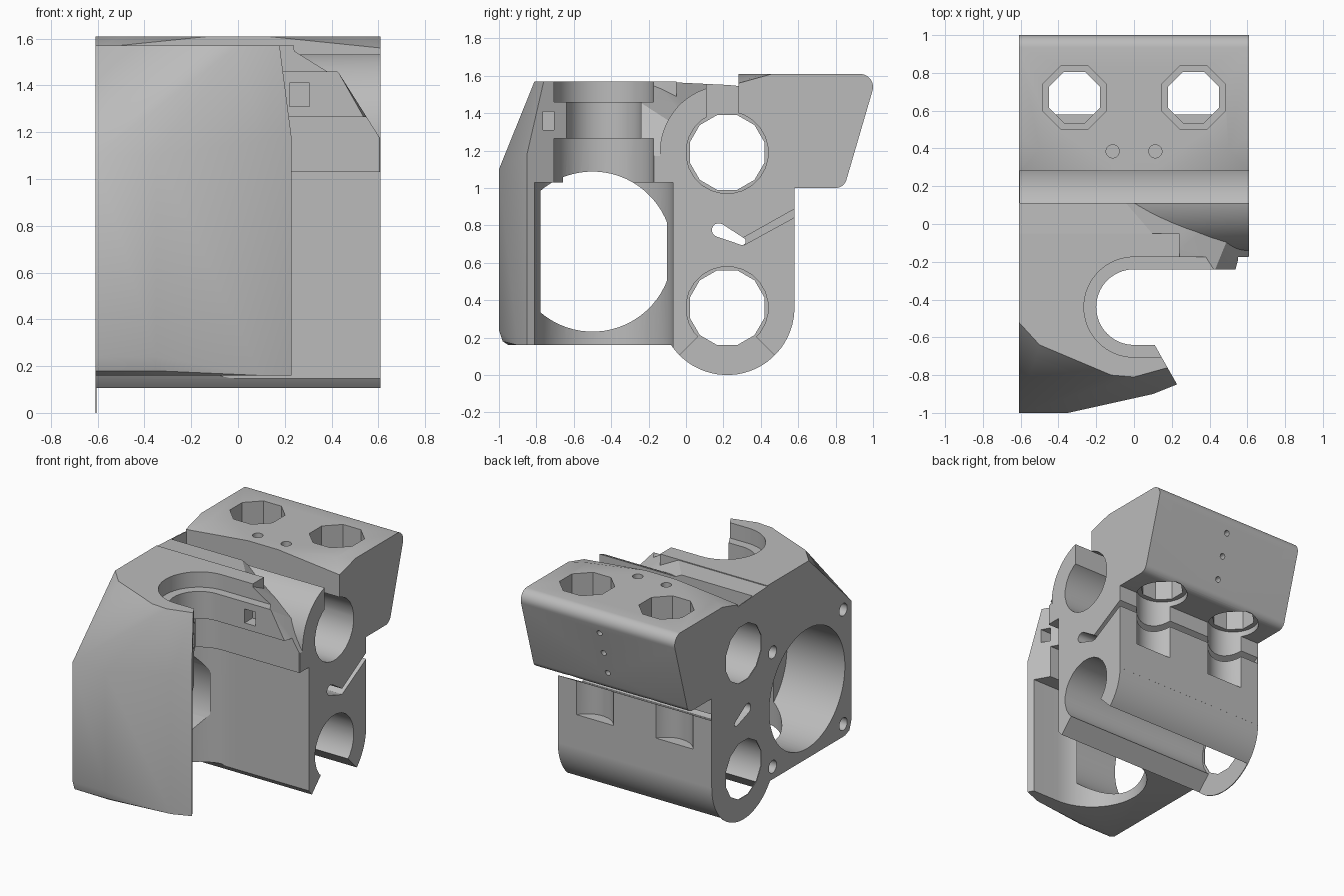
import bpy, bmesh, math
from mathutils import Vector

cube = bpy.data.objects.get("Cube")
if cube:
    bpy.data.objects.remove(cube, do_unlink=True)

grey = bpy.data.materials.new("plain grey")
grey.use_nodes = True
colour = (0.5, 0.5, 0.5, 1)
grey.diffuse_color = colour
grey.node_tree.nodes["Principled BSDF"].inputs["Base Color"].default_value = colour

W = 0.61           # half width
SKIN = -0.604      # inner side of the thin end skin
FAR = 0.8          # beyond the open end


def hull(name, points):
    """Convex solid around the points."""
    bm = bmesh.new()
    for p in points:
        bm.verts.new(p)
    res = bmesh.ops.convex_hull(bm, input=bm.verts[:])
    junk = [g for g in res["geom_interior"] if isinstance(g, bmesh.types.BMVert)]
    bmesh.ops.delete(bm, geom=junk, context="VERTS")
    bmesh.ops.dissolve_limit(bm, angle_limit=0.002, verts=bm.verts[:], edges=bm.edges[:])
    bmesh.ops.recalc_face_normals(bm, faces=bm.faces[:])
    mesh = bpy.data.meshes.new(name)
    bm.to_mesh(mesh)
    bm.free()
    mesh.materials.append(grey)
    ob = bpy.data.objects.new(name, mesh)
    bpy.context.scene.collection.objects.link(ob)
    return ob


def prism(name, axis, outline, a, b):
    """Outline given in (y, z), (x, z) or (x, y), extruded along the axis."""
    place = {"x": lambda u, v, t: (t, u, v),
             "y": lambda u, v, t: (u, t, v),
             "z": lambda u, v, t: (u, v, t)}[axis]
    return hull(name, [place(u, v, t) for t in (a, b) for u, v in outline])


def circle(u, v, r, n=48, turn=0.5):
    return [(u + r * math.cos(2 * math.pi * (i + turn) / n),
             v + r * math.sin(2 * math.pi * (i + turn) / n)) for i in range(n)]


def rect(u0, u1, v0, v1):
    return [(u0, v0), (u1, v0), (u1, v1), (u0, v1)]


def combine(body, other, operation):
    mod = body.modifiers.new("bool", "BOOLEAN")
    mod.operation, mod.solver, mod.object = operation, "EXACT", other
    deps = bpy.context.evaluated_depsgraph_get()
    mesh = bpy.data.meshes.new_from_object(body.evaluated_get(deps))
    body.modifiers.remove(mod)
    body.data = mesh
    bpy.data.objects.remove(other, do_unlink=True)


# Front block with sloped upper facets and a softened bottom edge
low = [(-W, -1), (-0.35, -1), (0.1, -0.9), (0.25, -0.84)]
top = [(-W, -0.52), (-0.5, -0.64), (-0.12, -0.8), (0, -0.81), (0.18, -0.76), (0.24, -0.72)]
pts = [(x, y, 0.24 - 0.08 * (x > 0)) for x, y in low]
pts += [(x, y, z) for (x, y), z in zip(low, (1.1, 1.1, 1.16, 1.19))]
pts += [(-W, -0.98, 0.18), (-0.35, -0.98, 0.18), (-W, -0.93, 0.16), (-0.35, -0.95, 0.16)]
pts += [(x, y, 1.57) for x, y in top]
pts += [(x, -0.05, z) for x in (-W, 0.24) for z in (0.16, 1.57)]
body = hull("carriage_body", pts)

# Shoulder behind the nozzle mount, falling away to the open end
pts = [(x, -0.24, z) for x, z in ((0.24, 1.57), (0.43, 1.455), (0.54, 1.26), (0.54, 1.03))]
pts += [(W, -0.17, 1.03), (W, -0.17, 1.17), (W, 0.2, 1.03), (W, 0.2, 1.17)]
pts += [(-W, -0.24, 1.03), (-W, -0.24, 1.57), (-W, 0.2, 1.03)]
pts += [(0.2, -0.17, 1.57), (-W, -0.17, 1.57), (-W, 0.2, 1.552), (-0.12, 0.2, 1.552)]
parts = [hull("shoulder", pts)]

# Rod housings and the web between them
parts += [prism("lower_housing", "x", circle(0.22, 0.36, 0.36, 64), -W, W),
          prism("upper_housing", "x", circle(0.22, 1.19, 0.36, 64), -W, W),
          prism("web", "x", rect(-0.07, 0.58, 0.36, 1.2), -W, W),
          prism("web_foot", "x", rect(-0.07, 0.2, 0.16, 0.4), -W, W)]

# Rear belt block with rounded back corners and scooped front corners
profile = [(0.28, 1.0), (0.28, 1.56), (0.46, 1.61)]
profile += circle(0.93, 1.54, 0.07, 32) + circle(0.8, 1.06, 0.06, 32)
pts = [(x, y, z) for x in (-W, W) for y, z in profile]
pts += [(s * x, y, 1.61) for s in (-1, 1) for x, y in ((0.12, 0.28), (0.5, 0.4))]
parts.append(hull("rear_block", pts))
for part in parts:
    combine(body, part, "UNION")

cuts = []
# Vertical nozzle cavity and grooved mount, open to one side
for r, z0, z1 in ((0.37, -0.1, 1.03), (0.265, 1.02, 1.265), (0.2, 1.2, 1.5), (0.265, 1.46, 1.8)):
    outline = circle(0, -0.44, r, 64, 0) + [(FAR, -0.44 - r), (FAR, -0.44 + r)]
    cuts.append(prism("cavity", "z", outline, z0, z1))
mouth = [(0, -0.447), (0.37, -1.1), (FAR, -1.1), (FAR, -0.245), (0, -0.245)]
cuts.append(prism("mouth", "z", mouth, -0.1, 1.8))

# Motor opening and its screw holes
cuts.append(prism("motor_opening", "x", circle(-0.5, 0.66, 0.428, 64), -FAR, -0.15))
for y in (-0.91, -0.11):
    for z in (0.25, 1.07):
        cuts.append(prism("motor_screw", "x", circle(y, z, 0.045, 16), -FAR, -0.3))

# Rod bores, with slightly tighter holes in the end skin
for z in (0.36, 1.19):
    cuts.append(prism("bore", "x", circle(0.22, z, 0.22, 24), SKIN, FAR))
    cuts.append(prism("skin_hole", "x", circle(0.22, z, 0.207, 12), -FAR, 0))
cuts.append(prism("upper_slot", "x", rect(0.11, 0.28, 1.25, 1.8), SKIN, FAR))
cuts.append(prism("lower_slot", "x", [(0.22, 0.36), (-0.24, -0.1), (0.68, -0.1)], SKIN, FAR))

# Flex slit
cuts.append(prism("slit_end", "x", circle(0.175, 0.775, 0.037, 16) + circle(0.3, 0.715, 0.02, 12),
                  -FAR, FAR))
cuts.append(prism("slit", "x", [(0.29, 0.725), (0.31, 0.695), (0.62, 0.865), (0.62, 0.91)],
                  SKIN, FAR))

# Octagonal shafts in the rear block and recesses below them
for s in (-1, 1):
    x = s * 0.315
    cuts.append(prism("shaft", "z", circle(x, 0.67, 0.146, 8), 0.9, 1.8))
    cuts.append(prism("shaft_top", "z", circle(x, 0.67, 0.184, 8), 1.3, 1.8))
    cuts.append(prism("recess", "z", circle(x, 0.67, 0.172, 32), 0.6, 1.04))
    cuts.append(prism("top_pin", "z", circle(s * 0.113, 0.385, 0.035, 16), 1.48, 1.8))

# Small pin holes in the back and square pockets beside the mount
for z in (1.14, 1.3, 1.46):
    cuts.append(prism("back_pin", "y", circle(0, z, 0.02, 12), 0.8, 1.2))
cuts.append(prism("pocket", "y", rect(0.22, 0.305, 1.31, 1.41), -0.3, -0.15))
cuts.append(prism("pocket", "x", rect(-0.765, -0.705, 1.31, 1.41), 0.06, 0.3))
for cut in cuts:
    combine(body, cut, "DIFFERENCE")

bpy.ops.object.select_all(action="DESELECT")
body.select_set(True)
bpy.context.view_layer.objects.active = body
bpy.ops.object.shade_smooth_by_angle(angle=math.radians(25))
